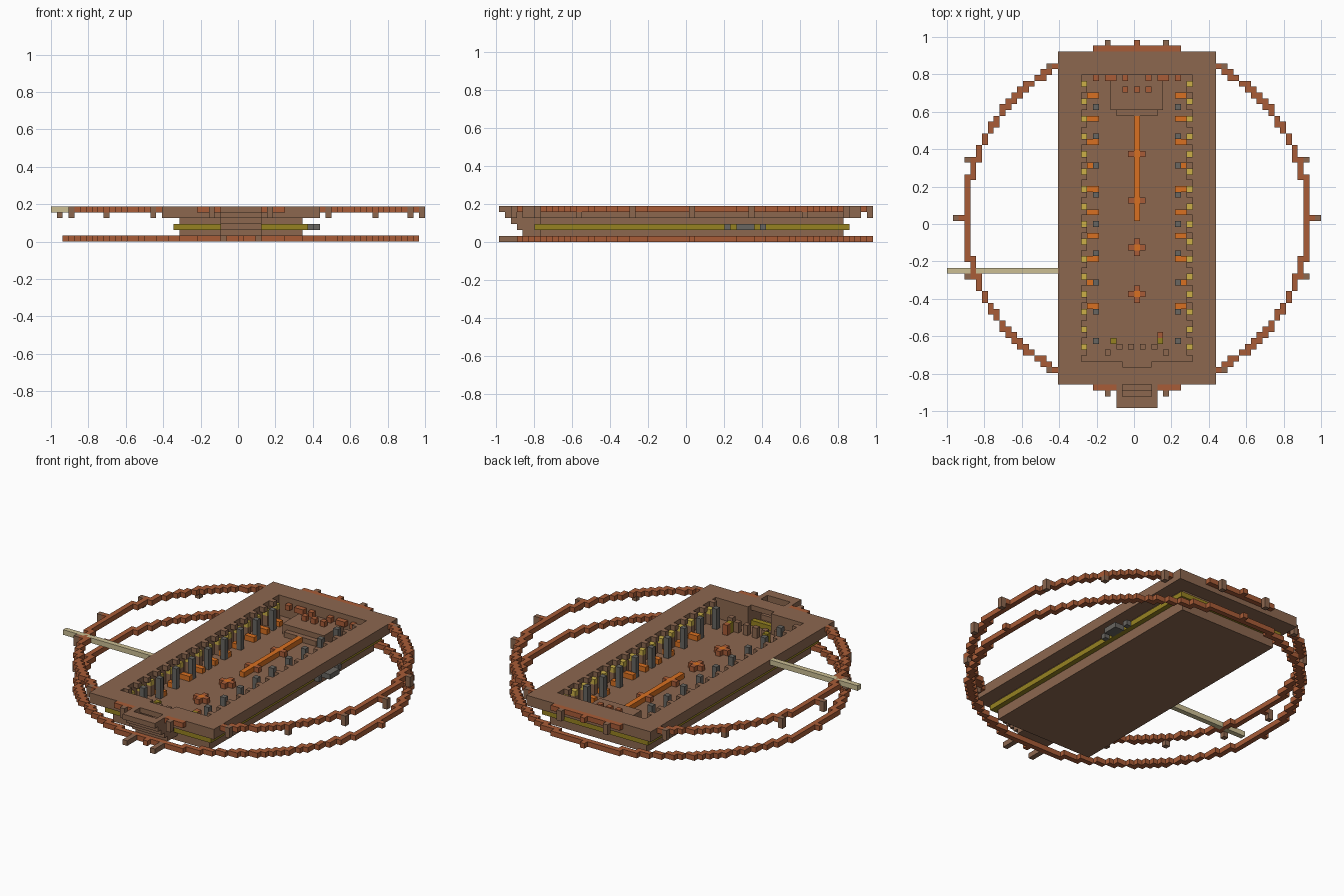
import bpy, bmesh
from math import cos, sin, radians
from mathutils import Vector

if "Cube" in bpy.data.objects:
    bpy.data.objects.remove(bpy.data.objects["Cube"])

U = 1 / 32                                  # size of one block
ORIGIN = Vector((-1, -31.5 * U, 0))


def material(name, rgb):
    lin = [c / 12.92 if c < 0.04 else ((c + 0.055) / 1.055) ** 2.4 for c in rgb]
    m = bpy.data.materials.new(name)
    m.diffuse_color = (*lin, 1)
    m.use_nodes = True
    m.node_tree.nodes["Principled BSDF"].inputs["Base Color"].default_value = (*lin, 1)
    return m


brown = material("hull brown", (0.55, 0.405, 0.31))
rust = material("rust", (0.66, 0.36, 0.215))
orange = material("orange", (0.85, 0.44, 0.13))
grey = material("stone grey", (0.41, 0.40, 0.38))
olive = material("band yellow", (0.59, 0.51, 0.13))
lamp = material("lamp yellow", (0.80, 0.69, 0.28))
khaki = material("pale khaki", (0.80, 0.75, 0.58))


def build(name, mat, boxes):
    """One object from boxes given as block ranges (x0, x1, y0, y1, z0, z1), inclusive."""
    bm = bmesh.new()
    for x0, x1, y0, y1, z0, z1 in boxes:
        lo = Vector((x0, y0, z0))
        size = Vector((x1 + 1, y1 + 1, z1 + 1)) - lo
        for v in bmesh.ops.create_cube(bm, size=1)["verts"]:
            v.co = ORIGIN + U * (lo + size * 0.5 + Vector(a * b for a, b in zip(v.co, size)))
    mesh = bpy.data.meshes.new(name)
    bm.to_mesh(mesh)
    bm.free()
    mesh.materials.append(mat)
    obj = bpy.data.objects.new(name, mesh)
    bpy.context.collection.objects.link(obj)


def frame(x0, x1, y0, y1, z0, z1, t):
    """Rectangular wall of thickness t with a doorway in the front side."""
    return [(x0, x0 + t - 1, y0, y1, z0, z1), (x1 - t + 1, x1, y0, y1, z0, z1),
            (x0 + t, x1 - t, y1 - t + 1, y1, z0, z1),
            (x0 + t, 29, y0, y0 + t - 1, z0, z1), (35, x1 - t, y0, y0 + t - 1, z0, z1)]


def both(boxes):
    """Boxes plus their mirror images across the middle column."""
    return boxes + [(64 - b[1], 64 - b[0], *b[2:]) for b in boxes]


# Hull: floor, walls, yellow band and wide rim
build("floor", brown, [(22, 42, 7, 57, 0, 1)])
build("hull_walls", brown, frame(22, 42, 7, 57, 2, 3, 1))
build("yellow_band", olive, frame(21, 43, 6, 58, 2, 2, 1) + [(30, 34, 6, 6, 2, 2)])
build("rim", brown, frame(19, 45, 4, 60, 4, 5, 4) + [(30, 34, 4, 6, 5, 5)])

# Entrance stair that climbs outward through the front wall
stair = [(29, 35, 4, 6, 1, 1), (29, 35, 0, 1, 5, 5)]
for z in range(2, 5):
    stair.append((29, 35, 5 - z, 5 - z, z, z))
    stair += both([(29, 29, 6 - z, 5 if z == 2 else 6 if z == 3 else 3, z, z)])
stair += both([(29, 29, 2, 3, 5, 5)])
build("entrance_stair", brown, stair)
build("front_legs", brown, both([(29, 29, 0, 2, 0, 0)]))


# Upper and lower rings of blocks with pegs
def circle(radius, step):
    cells = set()
    a = 0.0
    while a < 360:
        cells.add((32 + int(round(radius * cos(radians(a)), 6)),
                   32 + int(round(radius * sin(radians(a)), 6))))
        a += step
    return sorted(cells)


def outside(x, y):
    return not (19 <= x <= 45 and 4 <= y <= 60) and not (29 <= x <= 35 and y < 4)


ring = circle(30, 0.5)
build("lower_ring", rust, [(x, x, y, y, 0, 0) for x, y in ring])
build("upper_ring", rust, [(x, x, y, y, 5, 5) for x, y in ring if outside(x, y)])
build("ring_pegs", brown, [(x, x, y, y, 4, 5) for x, y in circle(31, 20)
                           if outside(x, y) and y < 63])

# Side beam and outer hatch
build("side_beam", khaki, [(0, 18, 23, 23, 5, 5)])
build("side_hatch", grey, [(44, 45, 40, 42, 2, 2), (44, 44, 38, 38, 2, 2), (44, 44, 44, 44, 2, 2)])

# Hall furniture along the two long walls
benches, posts, lamps = range(17, 54, 4), range(11, 52, 5), range(10, 56, 3)
build("wall_lamps", lamp, both([(23, 23, y, y, 4, 4) for y in lamps]))
build("wall_ribs", brown, both([(23, 23, y, y, 2, 3) for y in lamps]))
build("rim_teeth", brown, both([(23, 23, y - 1, y - 1, 5, 5) for y in lamps]))
build("benches", orange, both([(24, 24 if y in posts else 25, y, y, 2, 2) for y in benches]))
build("pillars", grey, both([(25, 25, y, y, 2, 5) for y in posts]))

# Rear platform with seats and wall ornaments
build("platform", brown, [(28, 36, 51, 56, 2, 3), (29, 35, 50, 50, 2, 2)])
build("platform_seats", rust, [(x, x, 54, 54, 4, 4) for x in (30, 32, 34)])
build("rear_ornaments", rust, both([(x, x + w, 56, 56, 4, 4)
                                    for x, w in ((25, 0), (27, 1), (30, 0))]))

# Centre strip and floor crosses
build("centre_strip", orange, [(32, 32, 32, 49, 2, 2)])
crosses = range(19, 44, 8)
build("cross_arms", rust, both([(31, 31, y, y, 2, 2) for y in crosses])
      + [(32, 32, y + d, y + d, 2, 2) for y in crosses if y < 32 for d in (-1, 1)])
build("cross_centres", orange, [(32, 32, y, y, 2, 2) for y in crosses if y < 32])

# Small stools and markers near the entrance
build("entrance_stools", brown, both([(x, x, y, y, 2, 3) for x, y in ((27, 9), (29, 10), (31, 10))]))
build("entrance_markers", olive, both([(28, 28, 11, 11, 2, 3)]))
build("entrance_lever", rust, [(36, 36, 12, 12, 2, 3)])
